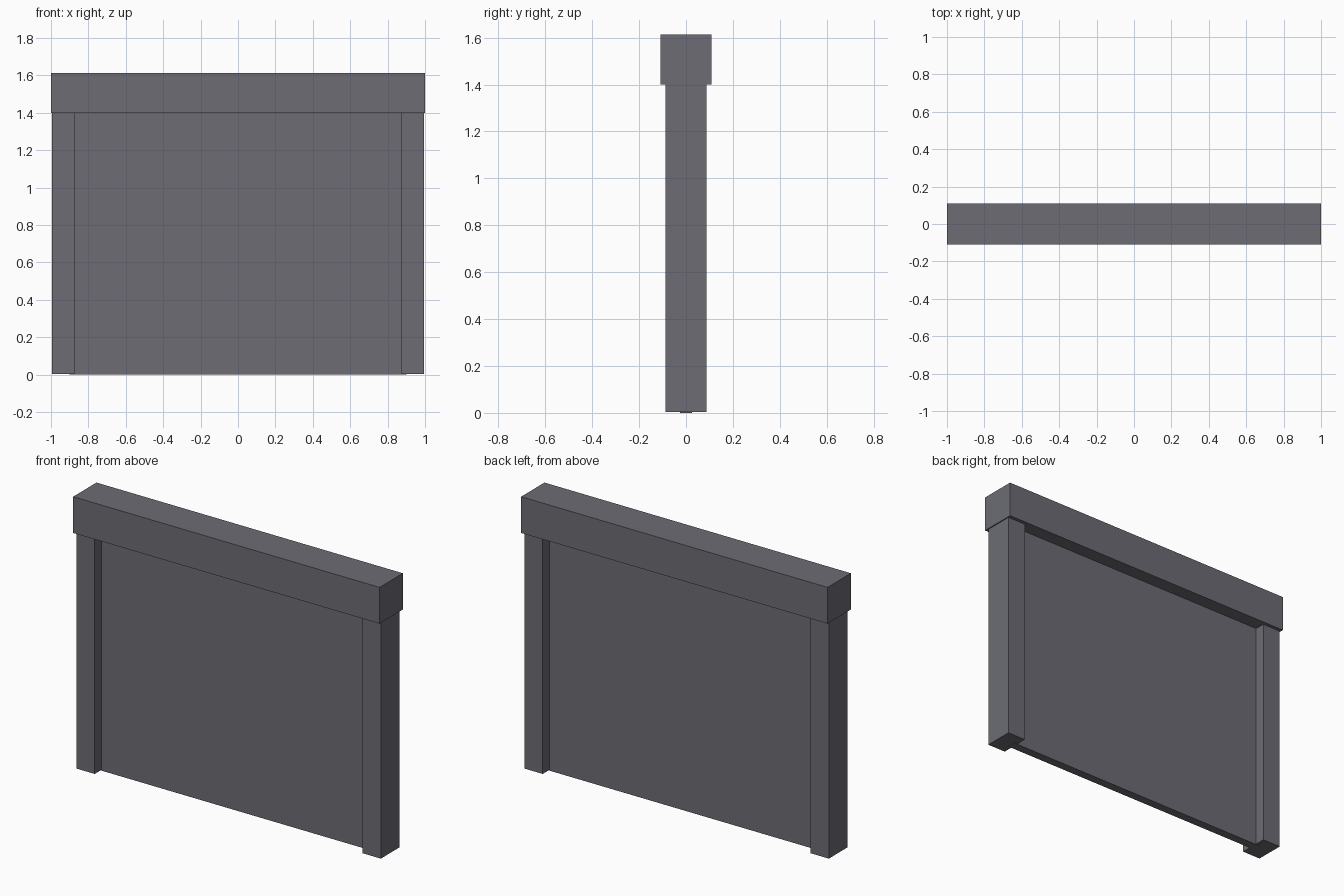
import bpy

# Remove the default cube
cube = bpy.data.objects.get("Cube")
if cube:
    bpy.data.objects.remove(cube, do_unlink=True)


def make_material(name, color):
    mat = bpy.data.materials.new(name)
    mat.use_nodes = True
    mat.diffuse_color = color
    mat.node_tree.nodes["Principled BSDF"].inputs["Base Color"].default_value = color
    return mat


def box(name, low, high, mat):
    """Axis-aligned box between two corners."""
    center = [(a + b) / 2 for a, b in zip(low, high)]
    bpy.ops.mesh.primitive_cube_add(size=1, location=center)
    obj = bpy.context.object
    obj.name = name
    obj.scale = [b - a for a, b in zip(low, high)]
    bpy.ops.object.transform_apply(location=False, rotation=False, scale=True)
    obj.data.materials.append(mat)
    return obj


grey = make_material("slate grey", (0.15, 0.15, 0.175, 1))

BEAM_BOTTOM = 1.4
POST_INNER, POST_OUTER = 0.874, 0.994

# Thin wall panel, its ends buried in the posts and its top in the beam
box("panel", (-0.9, -0.026, 0), (0.9, 0.026, BEAM_BOTTOM + 0.05), grey)

# Square posts at both ends
for side, name in ((1, "left_post"), (-1, "right_post")):
    x = sorted((side * POST_INNER, side * POST_OUTER))
    box(name, (x[0], -0.088, 0.004), (x[1], 0.088, BEAM_BOTTOM), grey)

# Wide beam resting on the posts
box("top_beam", (-1, -0.109, BEAM_BOTTOM), (1, 0.109, 1.614), grey)
